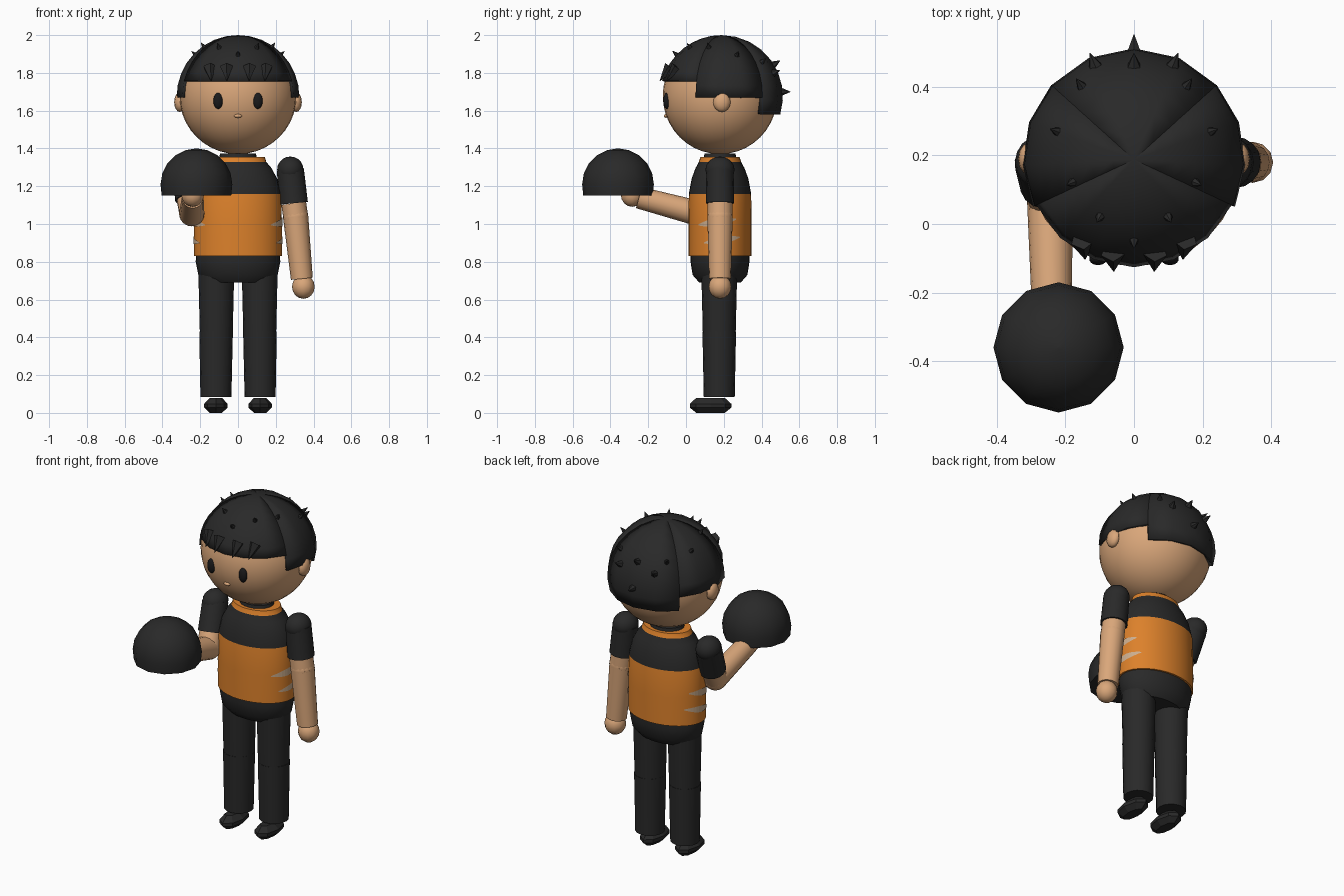
import bpy, bmesh, math
from mathutils import Vector, Matrix

if "Cube" in bpy.data.objects:
    bpy.data.objects.remove(bpy.data.objects["Cube"])

CY = 0.18  # body axis


def material(name, rgb):
    m = bpy.data.materials.new(name)
    m.diffuse_color = (*rgb, 1)
    m.use_nodes = True
    m.node_tree.nodes["Principled BSDF"].inputs["Base Color"].default_value = m.diffuse_color
    return m


SKIN = material("skin", (0.70, 0.385, 0.195))
ORANGE = material("orange cloth", (0.72, 0.22, 0.024))
BLACK = material("black cloth", (0.022, 0.022, 0.022))
DARK = material("eye black", (0.010, 0.010, 0.011))
PALE = material("pale stripe", (0.60, 0.42, 0.27))


def finish(bm, name, mats, smooth=40):
    bmesh.ops.recalc_face_normals(bm, faces=bm.faces)
    me = bpy.data.meshes.new(name)
    bm.to_mesh(me)
    bm.free()
    ob = bpy.data.objects.new(name, me)
    bpy.context.collection.objects.link(ob)
    for m in mats:
        me.materials.append(m)
    if smooth:
        bpy.ops.object.select_all(action='DESELECT')
        ob.select_set(True)
        bpy.context.view_layer.objects.active = ob
        bpy.ops.object.shade_smooth_by_angle(angle=math.radians(smooth))
    return ob


def loft(name, rings, mats, cx=0, cy=CY, n=24, colour=None, smooth=40):
    """Stack of elliptical rings (z, rx, ry), capped at both ends."""
    bm = bmesh.new()
    rows = [[bm.verts.new((cx + rx * math.cos(math.tau * i / n),
                           cy + ry * math.sin(math.tau * i / n), z)) for i in range(n)]
            for z, rx, ry in rings]
    for r, (a, b) in enumerate(zip(rows, rows[1:])):
        for i in range(n):
            f = bm.faces.new((a[i], a[(i + 1) % n], b[(i + 1) % n], b[i]))
            f.material_index = colour[r] if colour else 0
    bm.faces.new(rows[0]).material_index = colour[0] if colour else 0
    bm.faces.new(rows[-1]).material_index = colour[-1] if colour else 0
    return finish(bm, name, mats, smooth)


def ball(name, loc, size, mat, u=20, v=12):
    bm = bmesh.new()
    bmesh.ops.create_uvsphere(bm, u_segments=u, v_segments=v, radius=1,
                              matrix=Matrix.Translation(loc) @ Matrix.Diagonal((*size, 1)))
    return finish(bm, name, [mat])


def limb(name, a, b, ra, rb, mat, n=16, smooth=40):
    """Tapered cylinder from point a to point b."""
    a, b = Vector(a), Vector(b)
    rot = (b - a).to_track_quat('Z', 'Y').to_matrix().to_4x4()
    bm = bmesh.new()
    bmesh.ops.create_cone(bm, cap_ends=True, segments=n, radius1=ra, radius2=rb,
                          depth=(b - a).length,
                          matrix=Matrix.Translation((a + b) / 2) @ rot)
    return finish(bm, name, [mat], smooth)


# Head, face and ears
ball("head", (0, CY, 1.678), (0.31, 0.303, 0.308), SKIN, 32, 20)
ball("nose", (0, -0.105, 1.572), (0.021, 0.012, 0.010), SKIN, 12, 8)
for s, side in ((1, "right"), (-1, "left")):
    ball(side + "_eye", (s * 0.105, -0.102, 1.652), (0.026, 0.018, 0.043), DARK, 14, 10)
    ball(side + "_ear", (s * 0.308, 0.19, 1.645), (0.03, 0.046, 0.052), SKIN, 12, 8)

# Hair cap: sphere wedges with a stepped lower edge
HC, HR = Vector((0, 0.188, 1.675)), 0.325
bm = bmesh.new()


def hair_wedge(a0, a1, zlow, steps, rows=8):
    low = math.acos((zlow - HC.z) / HR)
    grid = []
    for i in range(steps + 1):
        a = math.radians(a0 + (a1 - a0) * i / steps)
        grid.append([bm.verts.new(HC + HR * Vector((
            math.sin(low * j / rows) * math.cos(a),
            math.sin(low * j / rows) * math.sin(a),
            math.cos(low * j / rows)))) for j in range(rows + 1)])
    for p, q in zip(grid, grid[1:]):
        for j in range(rows):
            bm.faces.new((p[j], p[j + 1], q[j + 1], q[j]))


hair_wedge(-155, -25, 1.758, 6)
hair_wedge(-25, 42, 1.67, 3)
hair_wedge(138, 205, 1.67, 3)
hair_wedge(42, 138, 1.58, 4)
bmesh.ops.dissolve_degenerate(bm, dist=1e-5, edges=bm.edges)
bmesh.ops.remove_doubles(bm, verts=bm.verts, dist=1e-4)
hair = finish(bm, "hair_cap", [BLACK], 50)
solid = hair.modifiers.new("thickness", 'SOLIDIFY')
solid.thickness = 0.02
solid.offset = -1

# Small spikes standing out from the hair
spots = [(0, -0.05), (0.10, 0.02), (0.18, 0.12), (0.225, 0.27), (0.155, 0.405),
         (0.115, 0.465), (0, 0.465)]
k = 0
for x, y in spots:
    for s in ((1, -1) if x else (1,)):
        d = Vector((s * x, y - HC.y, 0))
        d.z = math.sqrt(HR ** 2 - d.length_squared)
        d.normalize()
        big = 1.35 if y > 0.45 else 1
        limb(f"hair_spike_{k}", HC + d * 0.312, HC + d * (0.325 + 0.029 * big),
             0.018 * big, 0.001, BLACK, 6, 0)
        k += 1
limb("back_hair_spike", (0, 0.49, 1.70), (0, 0.553, 1.70), 0.028, 0.001, BLACK, 6, 0)

# Fringe tufts hanging over the forehead
for i, x in enumerate((-0.15, -0.062, 0.062, 0.15)):
    y = HC.y - math.sqrt(HR ** 2 - x * x - 0.15 ** 2)
    limb(f"fringe_tuft_{i}", (x, y + 0.012, 1.83), (x * 0.95, y - 0.045, 1.757),
         0.036, 0.001, BLACK, 5, 0)

# Shirt with dark yoke and orange collar, then neck and hips
loft("shirt", [(0.83, 0.232, 0.167), (1.0, 0.232, 0.167), (1.16, 0.228, 0.165),
               (1.24, 0.207, 0.150), (1.295, 0.178, 0.130), (1.328, 0.15, 0.112),
               (1.355, 0.142, 0.104)],
     [ORANGE, BLACK], n=32, colour=[0, 0, 1, 1, 1, 0])
loft("neck_band", [(1.33, 0.105, 0.09), (1.372, 0.095, 0.082)], [BLACK])
loft("hips", [(0.69, 0.17, 0.11), (0.73, 0.21, 0.145), (0.80, 0.224, 0.156),
              (0.84, 0.222, 0.156)], [BLACK], n=32)

# Pale tapered slashes wrapped round each flank of the shirt
for s, side in ((1, "right"), (-1, "left")):
    bm = bmesh.new()
    for zc, a0, a1, h in ((1.01, -42, 30, 0.022), (0.915, -30, 38, 0.019)):
        prev = None
        for i in range(13):
            t = i / 12
            a = math.radians(a0 + (a1 - a0) * t)
            half = h * math.sin(math.pi * (0.04 + 0.92 * t))
            z = zc + 0.03 * (t - 0.5)
            x, y = s * 0.236 * math.cos(a), CY + 0.171 * math.sin(a)
            cur = [bm.verts.new((x, y, z - half)), bm.verts.new((x, y, z + half))]
            if prev:
                f = bm.faces.new((prev[0], cur[0], cur[1], prev[1]))
                f.normal_update()
                if f.normal.x * s < 0:
                    f.normal_flip()
            prev = cur
    me = bpy.data.meshes.new(side + "_slashes")
    bm.to_mesh(me)
    bm.free()
    me.materials.append(PALE)
    bpy.context.collection.objects.link(bpy.data.objects.new(side + "_slashes", me))

# Legs and faceted shoes
for s, side in ((1, "right"), (-1, "left")):
    limb(side + "_thigh", (s * 0.115, 0.176, 0.75), (s * 0.115, 0.176, 0.42),
         0.095, 0.087, BLACK)
    limb(side + "_shin", (s * 0.116, 0.176, 0.43), (s * 0.117, 0.176, 0.085),
         0.089, 0.082, BLACK)
    loft(side + "_shoe", [(0, 0.032, 0.075), (0.028, 0.062, 0.11), (0.048, 0.062, 0.11),
                          (0.08, 0.032, 0.075)],
         [BLACK], cx=s * 0.117, cy=0.13, n=8, smooth=0)


# Arms: one hanging, one bent forward
def arm(side, shoulder, cuff, elbow, wrist, hand):
    ball(side + "_shoulder", shoulder, (0.07, 0.077, 0.07), BLACK, 16, 10)
    limb(side + "_sleeve", shoulder, cuff, 0.072, 0.075, BLACK)
    limb(side + "_upper_arm", cuff, elbow, 0.066, 0.066, SKIN)
    ball(side + "_elbow", elbow, (0.067, 0.067, 0.067), SKIN)
    limb(side + "_forearm", elbow, wrist, 0.067, 0.058, SKIN)
    ball(side + "_hand", hand, (0.06, 0.06, 0.064), SKIN, 12, 8)


arm("right", (0.277, CY, 1.287), (0.295, CY, 1.11), (0.305, CY, 1.04),
    (0.338, CY, 0.71), (0.346, CY, 0.668))
arm("left", (-0.277, CY, 1.287), (-0.258, 0.115, 1.13), (-0.245, 0.07, 1.055),
    (-0.24, -0.25, 1.14), (-0.24, -0.285, 1.155))

# Dome held on the forward hand
rings = [(1.15, 0.184, 0.184)] + [
    (1.21 + 0.19 * math.sin(a), 0.19 * math.cos(a), 0.19 * math.cos(a))
    for a in (math.radians(d) for d in (0, 18, 36, 54, 72, 89))]
loft("held_dome", rings, [BLACK], cx=-0.22, cy=-0.36, n=12)
